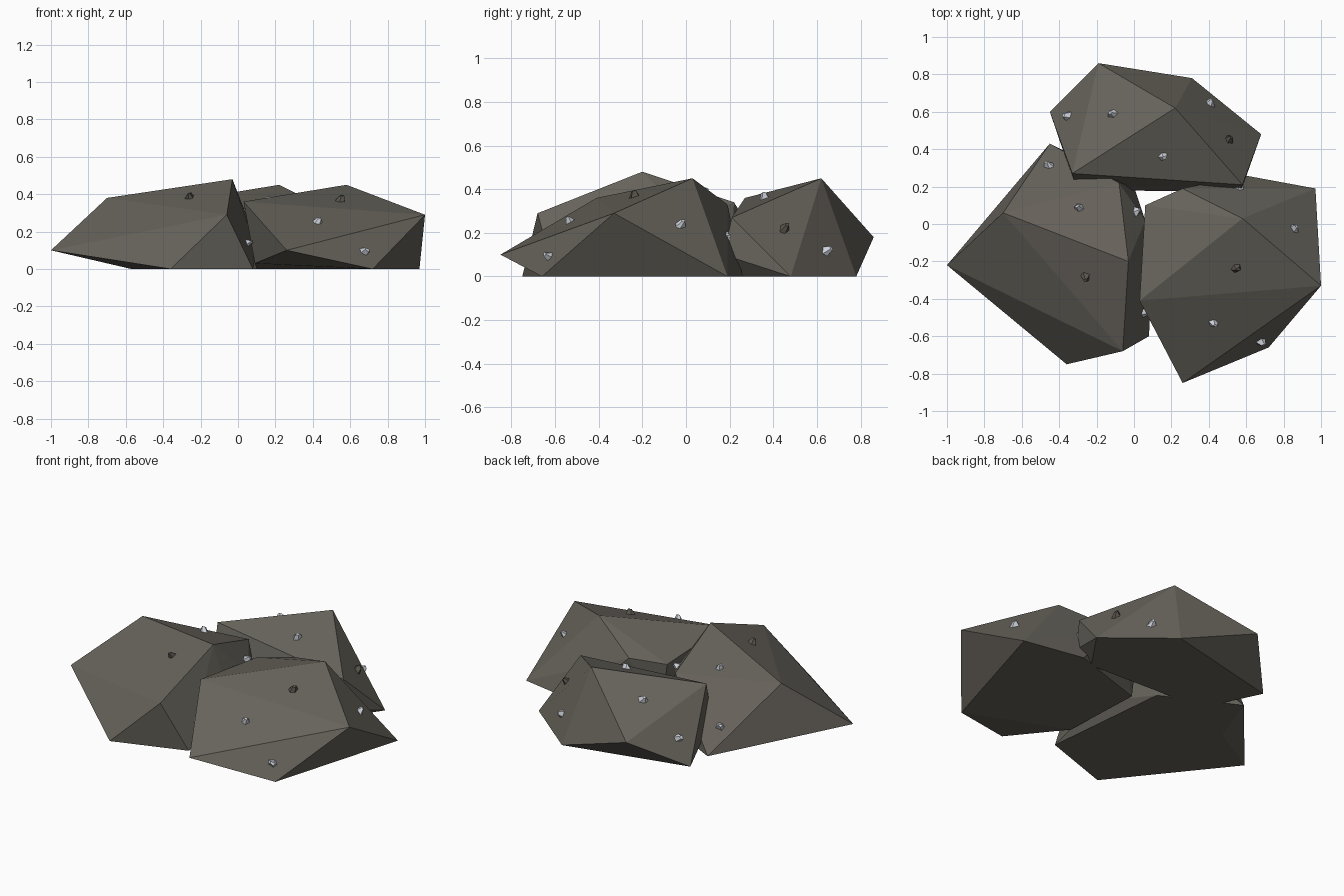
import bpy, bmesh, math, random
from mathutils import Vector, Matrix
from mathutils.bvhtree import BVHTree

if "Cube" in bpy.data.objects:
    bpy.data.objects.remove(bpy.data.objects["Cube"])
random.seed(4)


def material(name, rgb):
    m = bpy.data.materials.new(name)
    m.use_nodes = True
    m.diffuse_color = (*rgb, 1)
    m.node_tree.nodes["Principled BSDF"].inputs["Base Color"].default_value = (*rgb, 1)
    return m


stone = material("brown grey stone", (0.135, 0.125, 0.105))
pale = material("pale silver ore", (0.60, 0.63, 0.68))
dark = material("dark ore", (0.10, 0.09, 0.075))


def add_object(name, bm, mat):
    mesh = bpy.data.meshes.new(name)
    bm.to_mesh(mesh)
    mesh.materials.append(mat)
    obj = bpy.data.objects.new(name, mesh)
    bpy.context.collection.objects.link(obj)


def boulder(name, corners):
    """Faceted rock: the hull of its corners. Returns a tree for placing ore."""
    bm = bmesh.new()
    for c in corners:
        bm.verts.new(c)
    hull = bmesh.ops.convex_hull(bm, input=bm.verts)
    loose = [v for v in bm.verts if not v.link_faces]
    bmesh.ops.delete(bm, geom=loose, context='VERTS')
    bmesh.ops.recalc_face_normals(bm, faces=bm.faces)
    add_object(name, bm, stone)
    tree = BVHTree.FromBMesh(bm)
    bm.free()
    return tree


def nugget(name, tree, x, y, mat):
    """Small crooked ore chip sitting on the rock below (x, y)."""
    spot, normal, _, _ = tree.ray_cast(Vector((x, y, 2)), Vector((0, 0, -1)))
    if spot is None:
        return
    bm = bmesh.new()
    bmesh.ops.create_cone(bm, cap_ends=True, segments=5, radius1=0.037,
                          radius2=0.012, depth=0.04)
    for v in bm.verts:
        v.co.x += random.uniform(-0.006, 0.006)
        v.co.y = v.co.y * 0.75 + random.uniform(-0.005, 0.005)
        if v.co.z > 0:
            v.co.x += 0.012
    turn = Matrix.Rotation(random.uniform(-0.6, 0.6), 4, 'Z')
    tilt = normal.to_track_quat('Z', 'Y').to_matrix().to_4x4()
    bm.transform(Matrix.Translation(spot + normal * 0.008) @ tilt @ turn)
    add_object(name, bm, mat)
    bm.free()


# Three boulders leaning together: corners, pale ore spots, dark ore spot
rocks = {
    "right_boulder": (
        [(-1, -.22, .1), (-.7, .06, .38), (-.45, .43, 0), (-.03, -.2, .48),
         (-.06, -.68, .29), (-.36, -.75, 0), (.08, -.6, 0), (-.57, .1, 0),
         (-.08, .22, .34), (.06, .02, .25), (.1, -.2, .1), (0, .2, 0)],
        [(-.45, .31), (-.29, .09), (.01, .06), (.05, -.48)], (-.26, -.28)),
    "left_boulder": (
        [(.58, .03, .45), (1, -.33, .29), (.97, .19, 0), (.72, -.66, 0),
         (.26, -.85, .1), (.03, -.41, .36), (.06, .1, .31), (.26, .19, .33),
         (.59, .26, 0), (.09, -.45, .03), (.1, .1, 0)],
        [(.86, -.03), (.42, -.53), (.67, -.63)], (.54, -.24)),
    "back_boulder": (
        [(.22, .62, .45), (-.19, .86, .18), (.31, .78, 0), (.68, .48, 0),
         (.58, .21, .27), (-.33, .27, .36), (-.45, .6, 0), (-.31, .19, .1),
         (.57, .17, .1), (-.09, .18, .1), (-.28, .25, 0), (.5, .22, 0)],
        [(-.35, .58), (-.11, .59), (.15, .36), (.41, .64), (.555, .19)], (.51, .45)),
}
for name, (corners, pale_spots, dark_spot) in rocks.items():
    tree = boulder(name, corners)
    for i, (x, y) in enumerate(pale_spots):
        nugget(f"{name}_pale_ore_{i + 1}", tree, x, y, pale)
    nugget(f"{name}_dark_ore", tree, *dark_spot, dark)
